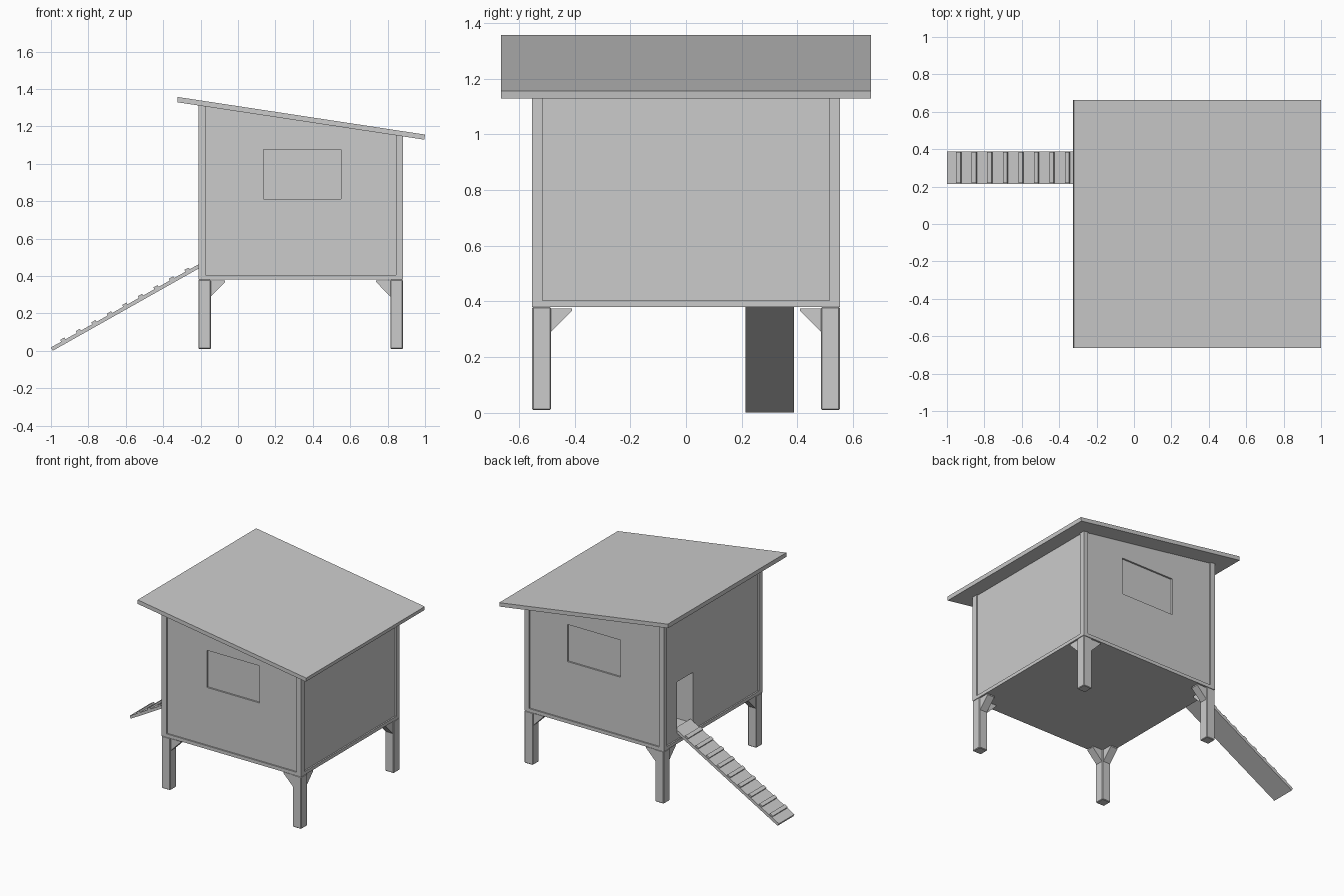
import bpy, bmesh, math

if "Cube" in bpy.data.objects:
    bpy.data.objects.remove(bpy.data.objects["Cube"])

X0, X1, Y = -0.212, 0.882, 0.552      # outer faces of the coop body
FLOOR = 0.38
STEP = 0.01                           # how far the panels sit behind the frame
SLOPE = -0.2 / 1.32


def roof_z(x):
    return 1.329 + SLOPE * (x + 0.322)


def prism(name, pts, a, b, axis='y'):
    """Extrude a profile between a and b: (x, z) along y, or (y, z) along x."""
    bm = bmesh.new()

    def co(p, t):
        return (p[0], t, p[1]) if axis == 'y' else (t, p[0], p[1])
    lo = [bm.verts.new(co(p, a)) for p in pts]
    hi = [bm.verts.new(co(p, b)) for p in pts]
    bm.faces.new(lo)
    bm.faces.new(hi[::-1])
    n = len(pts)
    for i in range(n):
        j = (i + 1) % n
        bm.faces.new((lo[i], hi[i], hi[j], lo[j]))
    bmesh.ops.recalc_face_normals(bm, faces=bm.faces)
    me = bpy.data.meshes.new(name)
    bm.to_mesh(me)
    bm.free()
    ob = bpy.data.objects.new(name, me)
    bpy.context.collection.objects.link(ob)
    return ob


def box(name, x0, x1, y0, y1, z0, z1):
    return prism(name, [(x0, z0), (x1, z0), (x1, z1), (x0, z1)], y0, y1)


def cut(ob, cutter):
    cutter.hide_render = True
    m = ob.modifiers.new("cut", 'BOOLEAN')
    m.operation = 'DIFFERENCE'
    m.solver = 'EXACT'
    m.object = cutter
    bpy.context.view_layer.objects.active = ob
    bpy.ops.object.modifier_apply(modifier=m.name)
    bpy.data.objects.remove(cutter)


def wall_profile(x0, x1, z0):
    return [(x0, z0), (x1, z0), (x1, roof_z(x1)), (x0, roof_z(x0))]


# Panelled body with shallow window recesses and a doorway
body = prism("coop_walls", wall_profile(X0 + STEP, X1 - STEP, FLOOR + 0.005),
             -Y + STEP, Y - STEP)
for s in (-1, 1):
    ya, yb = sorted((s * (Y - STEP - 0.012), s * (Y + 0.1)))
    cut(body, box("window_cutter", 0.135, 0.55, ya, yb, 0.812, 1.075))
cut(body, box("door_cutter", X0 - 0.1, X0 + 0.14, 0.21, 0.388, 0.45, 0.81))

# Corner posts, floor frame
P = 0.037
for sx, x in (("left", X0), ("right", X1 - P)):
    for sy, y in (("front", -Y), ("back", Y - P)):
        prism(f"{sy}_{sx}_post", wall_profile(x, x + P, FLOOR), y, y + P)
box("floor_frame", X0, X1, -Y, Y, FLOOR, FLOOR + 0.024)

# Single-pitch roof slab
prism("roof", [(-0.325, 1.329), (0.996, 1.129), (1.0, 1.156), (-0.322, 1.357)],
      -0.664, 0.664)

# Legs with two corner braces each
L = 0.067
for sx, x, dx in (("left", X0, 1), ("right", X1, -1)):
    for sy, y, dy in (("front", -Y, 1), ("back", Y, -1)):
        xs, ys = sorted((x, x + dx * L)), sorted((y, y + dy * L))
        leg = box(f"{sy}_{sx}_leg", *xs, *ys, 0.01, FLOOR)
        bev = leg.modifiers.new("bevel", 'BEVEL')
        bev.width = 0.004
        bev.segments = 1

        def brace(o, d):
            i = o + d * (L - 0.005)
            e = o + d * 0.143
            return [(i, 0.285), (e, 0.367), (e, 0.375), (i, 0.375)]
        yb = sorted((y + dy * 0.006, y + dy * (L - 0.006)))
        xb = sorted((x + dx * 0.006, x + dx * (L - 0.006)))
        prism(f"{sy}_{sx}_side_brace", brace(x, dx), *yb)
        prism(f"{sy}_{sx}_depth_brace", brace(y, dy), *xb, axis='x')

# Ramp board and treads
A = math.atan2(0.445, 0.79)
C, S = math.cos(A), math.sin(A)


def on_ramp(u, v):
    """u along the board, v above its top face."""
    return (-1.0 + u * C - v * S, 0.018 + u * S + v * C)


def ramp_part(name, u0, u1, v0, v1, y0, y1):
    prism(name, [on_ramp(u0, v0), on_ramp(u1, v0), on_ramp(u1, v1), on_ramp(u0, v1)], y0, y1)


ramp_part("ramp_board", 0, 0.815 / C, -0.02, 0, 0.214, 0.388)
for k in range(9):
    u = (0.066 + 0.083 * k) / C
    ramp_part(f"ramp_tread_{k + 1}", u - 0.013, u + 0.013, -0.005, 0.011, 0.218, 0.384)
